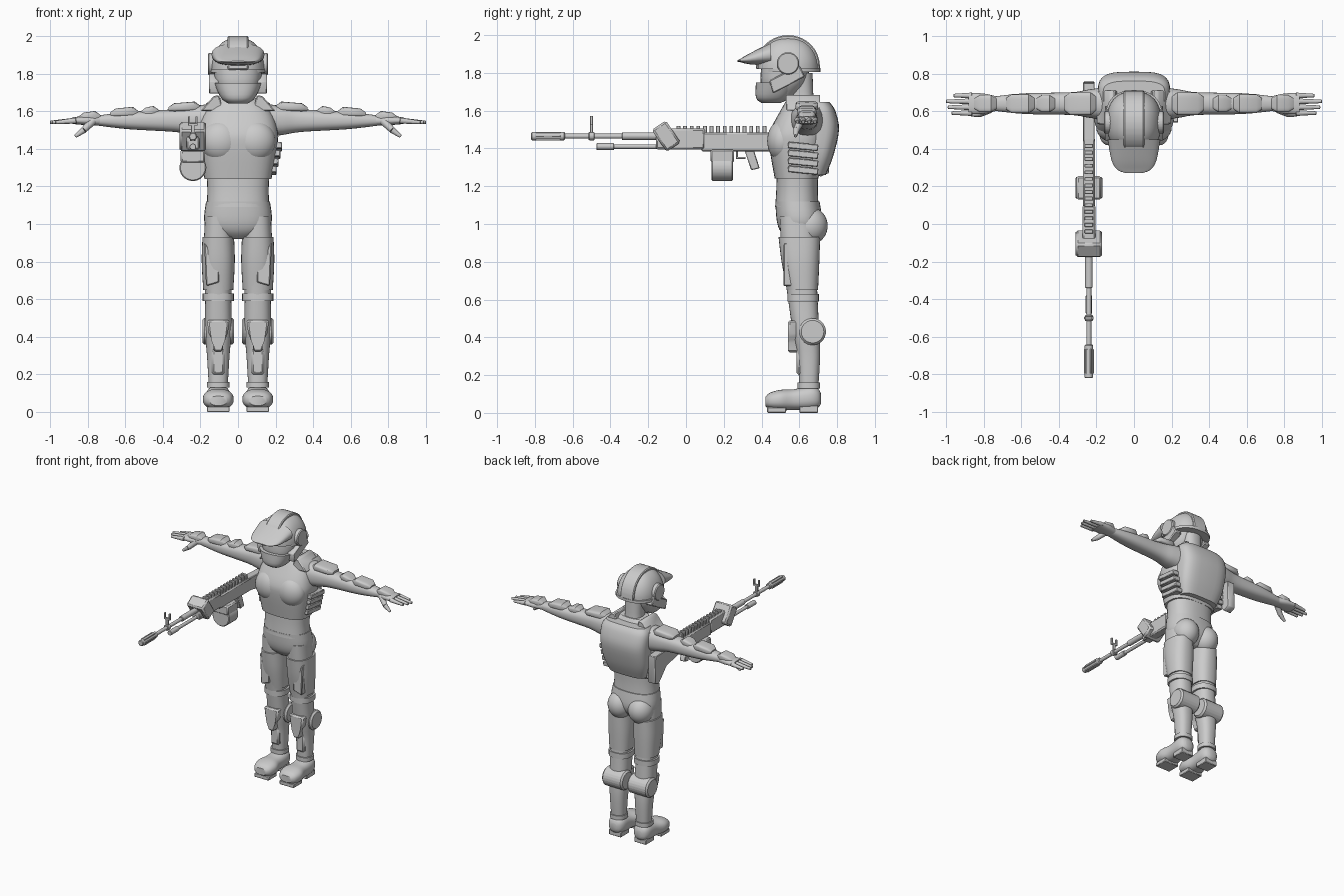
import bpy, bmesh, math
from mathutils import Vector, Matrix

default_cube = bpy.data.objects.get("Cube")
if default_cube:
    bpy.data.objects.remove(default_cube, do_unlink=True)

grey = bpy.data.materials.new("light grey")
grey.use_nodes = True
grey.diffuse_color = (0.6, 0.6, 0.6, 1)
for node in grey.node_tree.nodes:
    if node.type == "BSDF_PRINCIPLED":
        node.inputs["Base Color"].default_value = grey.diffuse_color


def finish(name, bm, mirror=False, bevel=0):
    """Turn a bmesh into a shaded object, optionally mirrored across x."""
    if bevel:
        bmesh.ops.bevel(bm, geom=bm.edges[:], offset=bevel, segments=1, affect="EDGES")
    bmesh.ops.recalc_face_normals(bm, faces=bm.faces[:])
    for face in bm.faces:
        face.smooth = True
    for edge in bm.edges:
        edge.smooth = edge.calc_face_angle(0) < math.radians(40)
    mesh = bpy.data.meshes.new(name)
    bm.to_mesh(mesh)
    bm.free()
    mesh.materials.append(grey)
    obj = bpy.data.objects.new(name, mesh)
    bpy.context.collection.objects.link(obj)
    if mirror:
        obj.modifiers.new("mirror", "MIRROR")


def place(axis, along, u, v):
    """Map a length position and a cross-section point to xyz."""
    return {"X": (along, u, v), "Y": (u, along, v), "Z": (u, v, along)}[axis]


def resample(rings, steps=4):
    """Catmull-Rom interpolation between the given rings."""
    padded = [rings[0]] + list(rings) + [rings[-1]]
    result = []
    for before, start, end, after in zip(padded, padded[1:], padded[2:], padded[3:]):
        for i in range(steps):
            t = i / steps
            result.append([q + t * ((r - p) + t * (2*p - 5*q + 4*r - s + t * (3*(q - r) + s - p))) / 2
                           for p, q, r, s in zip(before, start, end, after)])
    return result + [rings[-1]]


def loft(name, axis, u, rings, mirror=False, power=2.4, curved=True, sides=32):
    """Skin superellipse rings (position, centre v, radius u, radius v) about a fixed centre u."""
    bm = bmesh.new()
    loops = []
    for along, v, radius_u, radius_v in (resample(rings) if curved else rings):
        loop = []
        for i in range(sides):
            angle = math.tau * i / sides
            c, s = math.cos(angle), math.sin(angle)
            offset_u = math.copysign(abs(c) ** (2 / power), c) * radius_u
            offset_v = math.copysign(abs(s) ** (2 / power), s) * radius_v
            loop.append(bm.verts.new(place(axis, along, u + offset_u, v + offset_v)))
        loops.append(loop)
    for low, high in zip(loops, loops[1:]):
        for i in range(sides):
            j = (i + 1) % sides
            bm.faces.new((low[i], low[j], high[j], high[i]))
    bm.faces.new(loops[0])
    bm.faces.new(loops[-1])
    finish(name, bm, mirror)


def band(name, u, v, low, high, radius, mirror=False):
    """Short upright strap of constant size."""
    rings = [(height, v, radius, radius) for height in (low, high)]
    loft(name, "Z", u, rings, mirror=mirror, curved=False)


def prism(name, axis, outline, start, end, mirror=False, bevel=0.006):
    """Extrude an outline along an axis with chamfered edges."""
    bm = bmesh.new()
    near, far = [[bm.verts.new(place(axis, t, u, v)) for u, v in outline] for t in (start, end)]
    for i in range(len(outline)):
        j = (i + 1) % len(outline)
        bm.faces.new((near[i], near[j], far[j], far[i]))
    bm.faces.new(near)
    bm.faces.new(far)
    finish(name, bm, mirror, bevel)


def box(name, centre, size, mirror=False, tilt=0, bevel=0.004):
    bm = bmesh.new()
    matrix = Matrix.Translation(centre) @ Matrix.Rotation(tilt, 4, "X") @ Matrix.Diagonal((*size, 1))
    bmesh.ops.create_cube(bm, size=1, matrix=matrix)
    finish(name, bm, mirror, bevel)


def ball(name, centre, radii):
    """Mirrored pair of ellipsoids."""
    bm = bmesh.new()
    matrix = Matrix.Translation(centre) @ Matrix.Diagonal((*radii, 1))
    bmesh.ops.create_uvsphere(bm, u_segments=32, v_segments=20, radius=1, matrix=matrix)
    finish(name, bm, mirror=True)


def rod(name, start, end, radius, tip=None, mirror=False, bevel=0):
    """Cylinder or cone between two points."""
    bm = bmesh.new()
    start, end = Vector(start), Vector(end)
    turn = (end - start).to_track_quat("Z", "Y").to_matrix().to_4x4()
    bmesh.ops.create_cone(bm, cap_ends=True, segments=24, radius1=radius, radius2=tip or radius,
                          depth=(end - start).length, matrix=Matrix.Translation((start + end) / 2) @ turn)
    finish(name, bm, mirror, bevel)


# Helmet: dome and centre strip follow quarter and half arcs
helmet_y, rim_z = 0.54, 1.82
dome, strip = [], []
for i in range(9):
    angle = math.pi / 2 * min(i / 8, 0.96)
    spread = math.cos(angle) ** 0.85
    dome.append((rim_z + 0.17 * math.sin(angle), helmet_y, 0.145 * spread, 0.165 * spread))
for i in range(17):
    angle = math.pi * i / 16
    strip.append((helmet_y + 0.17 * math.cos(angle), rim_z + 0.18 * math.sin(angle) ** 0.9))
loft("helmet_dome", "Z", 0, dome)
prism("helmet_strip", "X", strip, -0.055, 0.055)
loft("helmet_brim", "Y", 0, [(0.272, 1.862, 0.05, 0.004), (0.29, 1.866, 0.09, 0.01),
                             (0.34, 1.875, 0.12, 0.03), (0.45, 1.9, 0.14, 0.06)])
band("helmet_rim", 0, 0.56, 1.805, 1.825, 0.152)
loft("face_visor", "Z", 0, [(1.68, 0.5, 0.08, 0.08), (1.75, 0.515, 0.12, 0.12), (1.85, 0.53, 0.13, 0.13)])
loft("chin_guard", "Z", 0, [(1.64, 0.45, 0.05, 0.05), (1.67, 0.46, 0.09, 0.09), (1.75, 0.49, 0.13, 0.12)])
prism("jaw_bar", "X", [(0.44, 1.76), (0.6, 1.84), (0.63, 1.78), (0.46, 1.69)], 0.1, 0.155, mirror=True)
rod("ear_disc", (0.1, helmet_y, 1.85), (0.16, helmet_y, 1.85), 0.06, mirror=True, bevel=0.006)
loft("neck", "Z", 0, [(1.6, 0.615, 0.08, 0.07), (1.67, 0.61, 0.065, 0.065), (1.8, 0.6, 0.07, 0.07)])

# Torso armour
loft("chest_armour", "Z", 0, [(1.24, 0.585, 0.178, 0.115), (1.42, 0.59, 0.21, 0.15), (1.5, 0.595, 0.21, 0.147),
                              (1.6, 0.61, 0.175, 0.11), (1.67, 0.61, 0.095, 0.07)], power=2.7)
ball("breast_plate", (0.09, 0.51, 1.44), (0.11, 0.08, 0.11))
loft("back_plate", "Z", 0, [(1.26, 0.665, 0.15, 0.075), (1.36, 0.68, 0.18, 0.1), (1.5, 0.7, 0.19, 0.11),
                            (1.6, 0.69, 0.19, 0.1), (1.645, 0.685, 0.165, 0.075)], power=3.4)
prism("shoulder_strap", "Y", [(0.08, 1.6), (0.1, 1.685), (0.13, 1.68), (0.2, 1.6)], 0.53, 0.71, mirror=True)
for i in range(4):
    box("side_rib", (0.18 + 0.01 * i, 0.62, 1.285 + 0.042 * i), (0.05, 0.16, 0.034), mirror=True, tilt=-0.1)

# Waist and hips
loft("waist", "Z", 0, [(1.09, 0.587, 0.167, 0.115), (1.18, 0.588, 0.163, 0.11), (1.27, 0.59, 0.168, 0.11)])
loft("pelvis", "Z", 0, [(0.92, 0.6, 0.06, 0.06), (0.96, 0.6, 0.15, 0.1), (1.02, 0.6, 0.18, 0.12),
                        (1.12, 0.59, 0.17, 0.117)])
ball("buttock", (0.085, 0.655, 0.99), (0.09, 0.095, 0.1))

# Legs
leg_x, ankle_y = 0.105, 0.65
loft("leg", "Z", leg_x, [(0.13, ankle_y, 0.05, 0.05), (0.3, ankle_y, 0.06, 0.06), (0.43, 0.635, 0.07, 0.07),
                         (0.64, 0.615, 0.07, 0.08), (0.8, 0.6, 0.08, 0.09), (1.04, 0.59, 0.07, 0.095)], mirror=True)
loft("thigh_armour", "Z", leg_x, [(0.65, 0.617, 0.08, 0.082), (0.8, 0.606, 0.088, 0.1), (0.93, 0.6, 0.084, 0.11)],
     mirror=True)
prism("thigh_panel", "Y", [(0.18, 0.9), (0.1, 0.82), (0.1, 0.69), (0.17, 0.67)], 0.515, 0.58, mirror=True)
band("knee_strap", leg_x, 0.62, 0.59, 0.63, 0.083, mirror=True)
knee_half = [(0.06, 0.49), (0.05, 0.41), (0.025, 0.38), (0.025, 0.32)]
knee_outline = [(leg_x + side, z) for side, z in knee_half] + [(leg_x - side, z) for side, z in reversed(knee_half)]
prism("knee_plate", "Y", knee_outline, 0.54, 0.63, mirror=True, bevel=0.01)
rod("knee_disc", (0.02, 0.67, 0.43), (0.19, 0.67, 0.43), 0.072, mirror=True, bevel=0.012)
box("shin_plate", (leg_x, 0.61, 0.28), (0.07, 0.05, 0.16), mirror=True, bevel=0.012)
band("ankle_cuff", leg_x, ankle_y, 0.13, 0.16, 0.06, mirror=True)

# Boots
loft("boot", "Y", leg_x, [(0.42, 0.06, 0.045, 0.025), (0.445, 0.064, 0.07, 0.043), (0.5, 0.068, 0.082, 0.054),
                          (0.57, 0.07, 0.065, 0.055), (0.66, 0.08, 0.065, 0.062), (0.7, 0.078, 0.05, 0.05),
                          (0.715, 0.075, 0.025, 0.025)], mirror=True)
box("heel_sole", (leg_x, ankle_y, 0.02), (0.1, 0.1, 0.04), mirror=True)
box("toe_sole", (leg_x, 0.48, 0.015), (0.12, 0.1, 0.03), mirror=True)

# Arms and armour pads
arm_y, arm_z = 0.64, 1.55
loft("arm", "X", arm_y, [(0.14, arm_z, 0.09, 0.09), (0.24, arm_z, 0.075, 0.076), (0.34, arm_z, 0.06, 0.06),
                         (0.58, arm_z, 0.055, 0.046), (0.76, arm_z, 0.036, 0.025)], mirror=True)
for name, inner, outer, height, width in [("shoulder_pad", 0.2, 0.37, 1.625, 0.06),
                                          ("elbow_pad", 0.42, 0.52, 1.602, 0.045),
                                          ("forearm_pad", 0.53, 0.68, 1.597, 0.05),
                                          ("hand_pad", 0.73, 0.85, 1.575, 0.045)]:
    tip_width, slope = width * 0.6, 0.03
    loft(name, "X", arm_y, [(inner, height - 0.01, tip_width, 0.014), (inner + slope, height, width, 0.026),
                            (outer - slope, height - 0.005, width, 0.022), (outer, height - 0.014, tip_width, 0.01)],
         mirror=True, power=4, curved=False)

# Hands
loft("palm", "X", arm_y, [(0.73, arm_z, 0.038, 0.026), (0.8, arm_z, 0.054, 0.025), (0.88, arm_z, 0.056, 0.018)],
     mirror=True)
for i, reach in enumerate((0.97, 0.99, 1, 0.96)):
    finger_y = 0.59 + 0.031 * i
    rod("finger", (0.86, finger_y, arm_z), (reach, finger_y, 1.54), 0.016, tip=0.009, mirror=True, bevel=0.003)
thumb_joint = (0.82, 0.585, 1.5)
rod("thumb_base", (0.77, 0.61, arm_z), thumb_joint, 0.022, tip=0.017, mirror=True)
rod("thumb_tip", thumb_joint, (0.865, 0.58, 1.466), 0.017, tip=0.009, mirror=True)

# Rifle, held beside the body
gun_x, bore_z, gas_z = -0.24, 1.465, 1.41


def gun_rod(name, start, end, height, radius, bevel=0):
    rod(name, (gun_x, start, height), (gun_x, end, height), radius, bevel=bevel)


def gun_box(name, y, z, size, side=0, tilt=0):
    box(name, (gun_x + side, y, z), size, tilt=tilt, bevel=min(size) / 8)


def gun_plate(name, outline, half_width):
    prism(name, "X", outline, gun_x - half_width, gun_x + half_width, bevel=0.004)


gun_rod("barrel", -0.81, 0, bore_z, 0.013)
gun_rod("muzzle_brake", -0.82, -0.64, bore_z, 0.022, bevel=0.005)
for i in range(6):
    rib_offset = Matrix.Rotation(math.tau * i / 6, 2) @ Vector((0.022, 0))
    gun_box("muzzle_rib", -0.73, bore_z + rib_offset.y, (0.008, 0.13, 0.008), side=rib_offset.x)
gun_rod("barrel_sleeve", -0.34, -0.15, bore_z, 0.02, bevel=0.003)
gun_rod("gas_tube", -0.46, 0, gas_z, 0.012)
gun_rod("gas_tube_cap", -0.475, -0.38, gas_z, 0.018, bevel=0.003)
sight_y = -0.5
gun_rod("sight_collar", sight_y - 0.015, sight_y + 0.015, bore_z, 0.022, bevel=0.003)
gun_box("sight_post", sight_y, 1.505, (0.02, 0.015, 0.06))
gun_box("sight_base", sight_y, 1.53, (0.05, 0.015, 0.014))
for side in (-0.02, 0.02):
    gun_box("sight_prong", sight_y, arm_z, (0.01, 0.014, 0.045), side=side)
gun_box("side_pack", -0.105, bore_z, (0.14, 0.09, 0.14), tilt=0.6)
gun_box("handguard", -0.03, 1.45, (0.07, 0.26, 0.11))
gun_box("receiver", 0.27, 1.435, (0.064, 0.38, 0.1))
for i in range(14):
    gun_box("rail_tooth", 0.035 * i - 0.04, 1.5, (0.045, 0.02, 0.04))
gun_rod("drum_magazine", 0.135, 0.25, 1.3, 0.072, bevel=0.006)
gun_box("magazine_well", 0.192, 1.36, (0.13, 0.125, 0.07))
gun_box("trigger_guard", 0.29, 1.35, (0.024, 0.05, 0.01))
gun_box("trigger_guard_front", 0.27, 1.37, (0.024, 0.01, 0.05))
gun_plate("pistol_grip", [(0.31, 1.39), (0.36, 1.39), (0.39, 1.295), (0.345, 1.285)], 0.022)
gun_plate("stock", [(0.44, 1.485), (0.75, 1.47), (0.757, 1.27), (0.71, 1.25), (0.62, 1.36), (0.44, 1.39)], 0.03)
